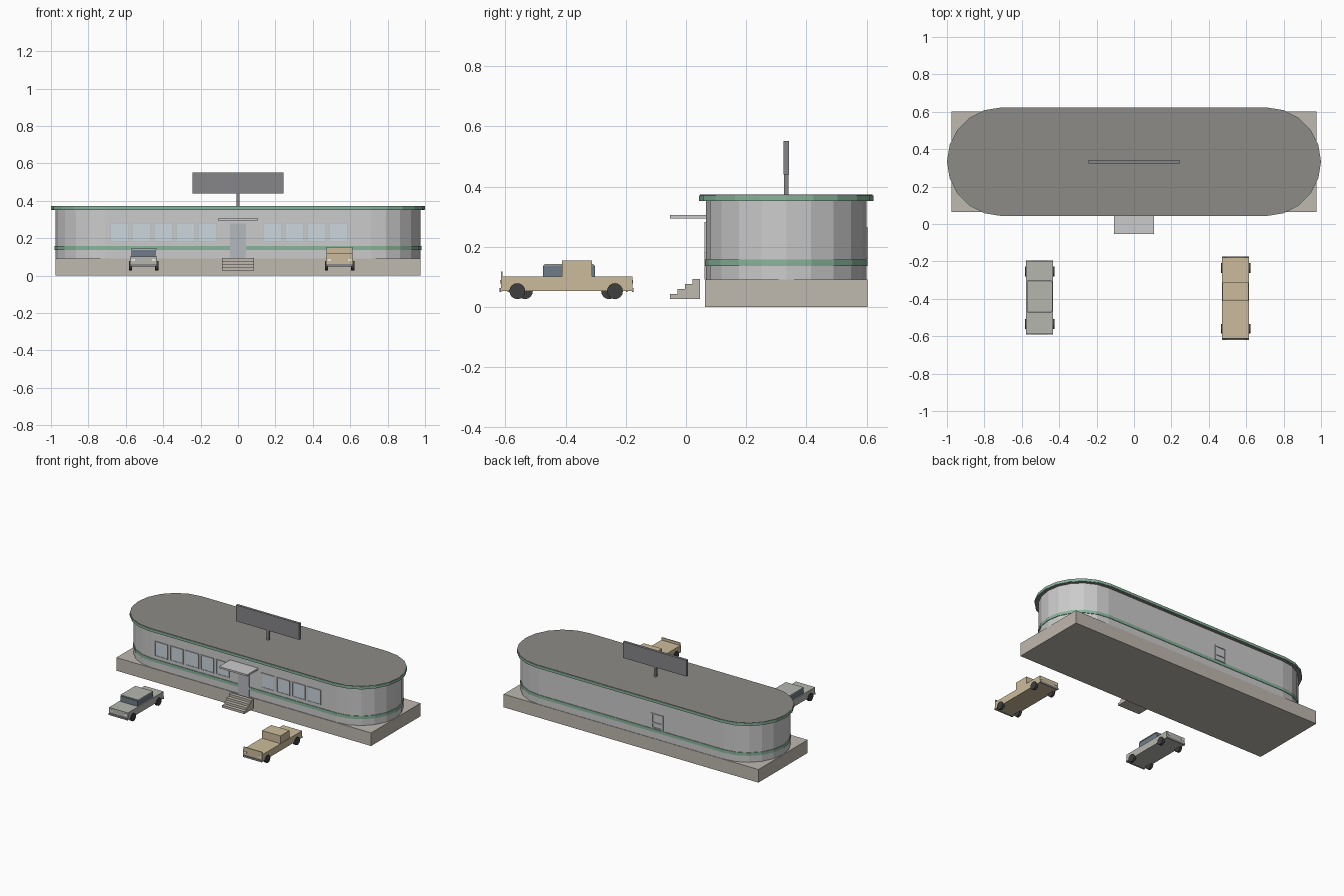
import bpy, bmesh
from math import sin, cos, pi

if "Cube" in bpy.data.objects:
    bpy.data.objects.remove(bpy.data.objects["Cube"])

CY = 0.333  # centre line of the diner in y


def mat(name, r, g, b):
    m = bpy.data.materials.new(name)
    m.diffuse_color = (r, g, b, 1)
    m.use_nodes = True
    m.node_tree.nodes["Principled BSDF"].inputs["Base Color"].default_value = m.diffuse_color
    return m


STONE = mat("stone", 0.52, 0.48, 0.43)
STEEL = mat("steel", 0.72, 0.74, 0.75)
ROOF = mat("roof_dark", 0.27, 0.26, 0.24)
GREEN = mat("green_trim", 0.25, 0.46, 0.33)
PANE = mat("window_pane", 0.60, 0.68, 0.73)
FRAME = mat("frame_grey", 0.55, 0.57, 0.59)
DOOR = mat("door_grey", 0.46, 0.48, 0.51)
SIGN = mat("sign_dark", 0.24, 0.24, 0.25)
TAN = mat("tan_paint", 0.60, 0.50, 0.33)
GREY = mat("grey_paint", 0.46, 0.47, 0.43)
GLASS = mat("dark_glass", 0.16, 0.20, 0.25)
TYRE = mat("tyre", 0.05, 0.05, 0.05)
LAMP = mat("lamp", 0.85, 0.83, 0.75)


def finish(name, bm, m):
    bmesh.ops.recalc_face_normals(bm, faces=bm.faces)
    me = bpy.data.meshes.new(name)
    bm.to_mesh(me)
    bm.free()
    me.materials.append(m)
    ob = bpy.data.objects.new(name, me)
    bpy.context.collection.objects.link(ob)
    return ob


def box(name, x, y, z, m):
    """Box from (min, max) ranges on each axis."""
    bm = bmesh.new()
    bmesh.ops.create_cube(bm, size=1)
    for v in bm.verts:
        v.co = [r[0] if c < 0 else r[1] for c, r in zip(v.co, (x, y, z))]
    return finish(name, bm, m)


def prism(name, pts, offset, m):
    """Extrude a closed outline of 3D points along an offset."""
    bm = bmesh.new()
    f = bm.faces.new([bm.verts.new(p) for p in pts])
    ext = bmesh.ops.extrude_face_region(bm, geom=[f])
    bmesh.ops.translate(bm, vec=offset, verts=[
        g for g in ext["geom"] if isinstance(g, bmesh.types.BMVert)])
    return finish(name, bm, m)


def stadium(name, r, z0, z1, m, n=10):
    """Slab with straight long sides and half-round, faceted ends."""
    pts = []
    for cx, start in ((0.71, -pi / 2), (-0.71, pi / 2)):
        for i in range(n + 1):
            a = start + pi * i / n
            pts.append((cx + r * cos(a), CY + r * sin(a), z0))
    return prism(name, pts, (0, 0, z1 - z0), m)


# Diner shell
box("foundation", (-0.977, 0.977), (0.063, 0.602), (0, 0.091), STONE)
stadium("diner_wall", 0.266, 0.09, 0.356, STEEL)
stadium("green_stripe", 0.270, 0.137, 0.158, GREEN)
stadium("roof_rim", 0.290, 0.353, 0.371, GREEN)
stadium("roof_top", 0.287, 0.352, 0.3735, ROOF)

# Front windows: five on the left, four on the right
WALL = CY - 0.266
centres = [-0.634 + 0.1178 * i for i in range(5)] + [0.184 + 0.1178 * i for i in range(4)]
for c in centres:
    x0, x1, z0, z1, t = c - 0.051, c + 0.051, 0.179, 0.283, 0.006
    y = (WALL - 0.005, WALL + 0.005)
    box("window_pane", (x0 + t, x1 - t), (WALL - 0.002, WALL + 0.005), (z0 + t, z1 - t), PANE)
    for xs in ((x0, x0 + t), (x1 - t, x1)):
        box("window_side", xs, y, (z0, z1), FRAME)
    for zs in ((z0, z0 + t), (z1 - t, z1)):
        box("window_rail", (x0 + t, x1 - t), y, zs, FRAME)

# Entrance: door, canopy and steps
box("front_door", (-0.042, 0.042), (WALL - 0.006, WALL + 0.005), (0.091, 0.28), DOOR)
box("door_canopy", (-0.108, 0.108), (-0.053, 0.07), (0.294, 0.306), STEEL)
outline = [(-0.085, 0.046, 0.027), (-0.085, -0.053, 0.027)]
for i in range(4):
    y, z = -0.053 + 0.0248 * i, 0.0435 + 0.0165 * i
    outline += [(-0.085, y, z), (-0.085, y + 0.0248, z)]
prism("front_steps", outline, (0.17, 0, 0), STONE)

# Back wall hatch
BACK = (CY + 0.264, CY + 0.271)
for x in (-0.24, -0.16):
    box("hatch_side", (x - 0.005, x + 0.005), BACK, (0.16, 0.265), FRAME)
for z in (0.165, 0.2, 0.26):
    box("hatch_rail", (-0.235, -0.165), BACK, (z - 0.004, z + 0.004), FRAME)

# Roof sign
box("sign_board", (-0.243, 0.243), (CY - 0.009, CY + 0.009), (0.44, 0.552), SIGN)
box("sign_post", (-0.008, 0.008), (CY - 0.007, CY + 0.007), (0.37, 0.442), SIGN)


def wheel(name, x, y):
    r, n = 0.0265, 16
    pts = [(x - 0.009, y + r * cos(2 * pi * i / n), 0.053 + r * sin(2 * pi * i / n)) for i in range(n)]
    prism(name, pts, (0.018, 0, 0), TYRE)


def vehicle(name, cx, y0, y1, axles, paint):
    """Lower body, bumpers, lamps and wheels shared by both vehicles."""
    box(name + "_body", (cx - 0.073, cx + 0.073), (y0 + 0.004, y1 - 0.004), (0.053, 0.101), paint)
    for y in (y0, y1 - 0.006):
        box(name + "_bumper", (cx - 0.073, cx + 0.073), (y, y + 0.006), (0.05, 0.063), SIGN)
    for s in (-1, 1):
        for y in axles:
            wheel(name + "_wheel", cx + s * 0.070, y)
        for y in (y0 + 0.002, y1 - 0.006):
            lx = cx + s * 0.055
            box(name + "_lamp", (lx - 0.01, lx + 0.01), (y, y + 0.004), (0.078, 0.09), LAMP)


# Sedan: dark glass cabin under a painted roof
vehicle("sedan", -0.505, -0.592, -0.194, (-0.535, -0.255), GREY)
box("sedan_cabin", (-0.570, -0.440), (-0.474, -0.302), (0.1, 0.138), GLASS)
box("sedan_roof", (-0.573, -0.437), (-0.469, -0.307), (0.138, 0.144), GREY)

# Pickup: cab and raised tailgate
vehicle("pickup", 0.543, -0.619, -0.174, (-0.56, -0.236), TAN)
box("pickup_cab", (0.473, 0.613), (-0.412, -0.312), (0.1, 0.154), TAN)
box("pickup_tailgate", (0.473, 0.613), (-0.615, -0.609), (0.1, 0.119), TAN)
